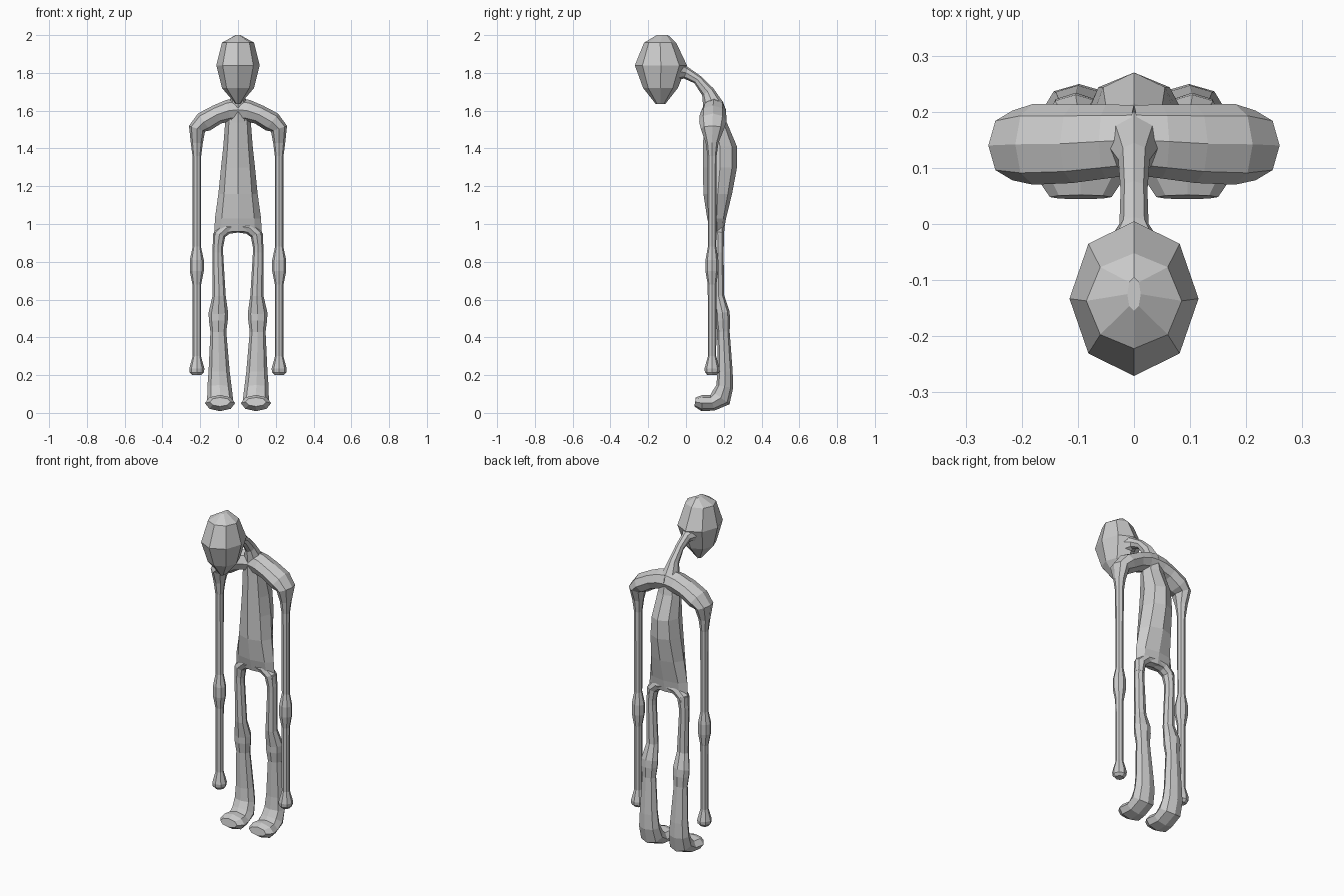
import bpy, bmesh
from math import cos, sin, pi
from mathutils import Vector


def loft(name, rows, side, mirror=False, level=False, n=8):
    """Tube through rows of (x, y, z, half width along side, half depth)."""
    bm = bmesh.new()
    side = Vector(side)
    pts = [Vector(r[:3]) for r in rows]
    rings = []
    for i, r in enumerate(rows):
        t = pts[min(i + 1, len(pts) - 1)] - pts[max(i - 1, 0)]
        t = Vector((0, 0, -1)) if level else t.normalized()
        depth = t.cross(side).normalized()
        rings.append([bm.verts.new(pts[i] + side * r[3] * cos(2 * pi * k / n)
                                   + depth * r[4] * sin(2 * pi * k / n)) for k in range(n)])
    for a, b in zip(rings, rings[1:]):
        for k in range(n):
            bm.faces.new((a[k], a[(k + 1) % n], b[(k + 1) % n], b[k]))
    bm.faces.new(rings[0])
    bm.faces.new(rings[-1])
    bmesh.ops.recalc_face_normals(bm, faces=bm.faces)
    me = bpy.data.meshes.new(name)
    bm.to_mesh(me)
    bm.free()
    ob = bpy.data.objects.new(name, me)
    bpy.context.collection.objects.link(ob)
    if mirror:
        m = ob.modifiers.new("mirror", 'MIRROR')
        m.use_mirror_merge = False
    return ob


X, Y = (1, 0, 0), (0, 1, 0)

# faceted head, hanging forward
loft("head", [
    (0, -.125, 2.0, .012, .03), (0, -.137, 1.96, .085, .085),
    (0, -.133, 1.84, .115, .138), (0, -.135, 1.72, .085, .092),
    (0, -.135, 1.635, .012, .025)], X, level=True)

# thin neck curving back into the chest
loft("neck", [
    (0, -.05, 1.81, .06, .055), (0, .0, 1.80, .026, .032),
    (0, .06, 1.765, .024, .025), (0, .115, 1.70, .028, .035),
    (0, .145, 1.63, .05, .055), (0, .15, 1.54, .05, .06)], X)

# torso, narrow at the chest and wide at the hips
loft("torso", [
    (0, .15, 1.62, .045, .05), (0, .155, 1.54, .068, .06),
    (0, .18, 1.41, .078, .09), (0, .18, 1.30, .09, .09),
    (0, .168, 1.16, .104, .076), (0, .162, 1.03, .122, .05),
    (0, .165, .96, .125, .035)], X, level=True)

# shoulders and long arms
loft("arm", [
    (0, .15, 1.605, .062, .062), (.05, .147, 1.60, .066, .058),
    (.11, .143, 1.58, .07, .052), (.18, .142, 1.54, .072, .055),
    (.217, .14, 1.505, .062, .045), (.218, .138, 1.43, .034, .032),
    (.218, .138, 1.36, .024, .023), (.218, .138, .88, .022, .022),
    (.218, .137, .81, .034, .037), (.218, .137, .75, .034, .037),
    (.218, .138, .68, .023, .023), (.218, .138, .30, .022, .022),
    (.218, .138, .235, .04, .04), (.218, .138, .215, .038, .038),
    (.218, .138, .20, .024, .024)], Y, mirror=True)

# hip arch
loft("hip", [
    (0, .165, .99, .038, .035), (.06, .165, .98, .038, .035),
    (.098, .167, .945, .035, .033), (.107, .17, .88, .03, .028)], Y, mirror=True)

# legs flowing into the feet
loft("leg", [
    (.105, .168, .95, .026, .032), (.107, .17, .85, .028, .029),
    (.10, .172, .62, .035, .03), (.104, .193, .53, .052, .038),
    (.104, .195, .49, .05, .039), (.104, .198, .43, .042, .033),
    (.10, .207, .22, .056, .04), (.098, .205, .14, .064, .045),
    (.095, .185, .08, .068, .057), (.095, .14, .053, .07, .042),
    (.095, .085, .052, .08, .043), (.095, .048, .058, .055, .024)], X, mirror=True)
